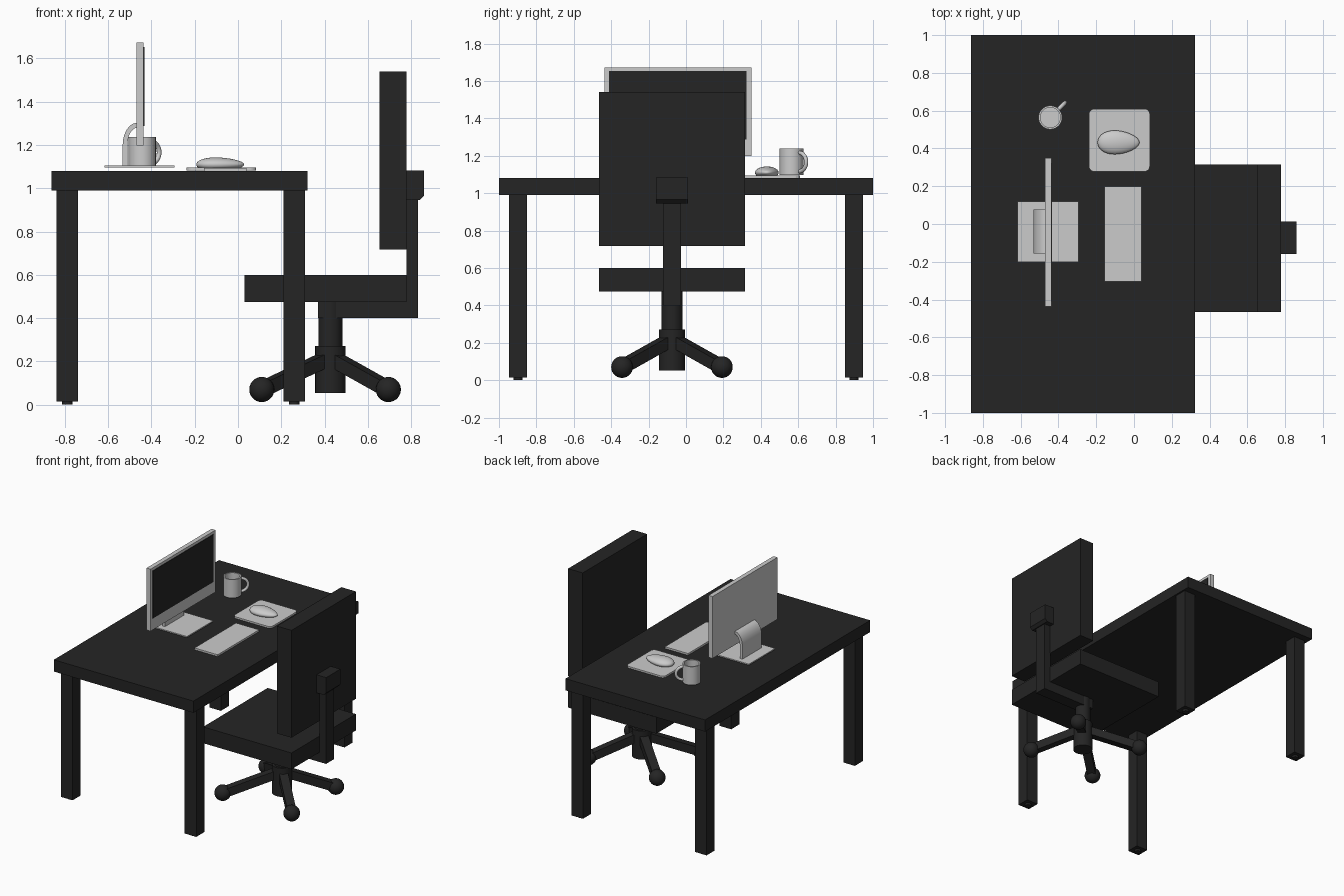
import bpy, bmesh, math
from mathutils import Vector

if "Cube" in bpy.data.objects:
    bpy.data.objects.remove(bpy.data.objects["Cube"])


def material(name, v):
    m = bpy.data.materials.new(name)
    m.diffuse_color = (v, v, v, 1)
    m.use_nodes = True
    m.node_tree.nodes["Principled BSDF"].inputs["Base Color"].default_value = m.diffuse_color
    return m


DARK = material("charcoal", 0.018)
LIGHT = material("light grey", 0.6)


def finish(name, bm, mat, smooth=False):
    bmesh.ops.recalc_face_normals(bm, faces=bm.faces[:])
    me = bpy.data.meshes.new(name)
    bm.to_mesh(me)
    bm.free()
    me.materials.append(mat)
    ob = bpy.data.objects.new(name, me)
    bpy.context.collection.objects.link(ob)
    if smooth:
        bpy.ops.object.select_all(action='DESELECT')
        ob.select_set(True)
        bpy.context.view_layer.objects.active = ob
        bpy.ops.object.shade_smooth_by_angle(angle=math.radians(40))
    return ob


def box(name, x, y, z, mat, round_corners=0):
    bm = bmesh.new()
    bmesh.ops.create_cube(bm, size=1)
    for v in bm.verts:
        v.co = [(a + b) / 2 + c * (b - a) for (a, b), c in zip((x, y, z), v.co)]
    if round_corners:
        edges = [e for e in bm.edges if abs(e.verts[0].co.z - e.verts[1].co.z) > 1e-5]
        bmesh.ops.bevel(bm, geom=edges, offset=round_corners, segments=5,
                        profile=0.5, affect='EDGES')
    return finish(name, bm, mat)


def prism(name, profile, y0, y1, mat, smooth=False):
    # x-z outline extruded along y
    bm = bmesh.new()
    f = bm.faces.new([bm.verts.new((x, y0, z)) for x, z in profile])
    ext = bmesh.ops.extrude_face_region(bm, geom=[f])["geom"]
    for v in ext:
        if isinstance(v, bmesh.types.BMVert):
            v.co.y = y1
    return finish(name, bm, mat, smooth)


def lathe(name, profile, x, y, mat, steps=32):
    bm = bmesh.new()
    vs = [bm.verts.new((r, 0, z)) for r, z in profile]
    es = [bm.edges.new(p) for p in zip(vs, vs[1:])]
    bmesh.ops.spin(bm, geom=vs + es, cent=(0, 0, 0), axis=(0, 0, 1),
                   angle=math.tau, steps=steps)
    bmesh.ops.remove_doubles(bm, verts=bm.verts[:], dist=1e-5)
    bmesh.ops.translate(bm, verts=bm.verts[:], vec=(x, y, 0))
    return finish(name, bm, mat, True)


def cylinder(name, r, z0, z1, x, y, mat):
    return lathe(name, [(0, z0), (r, z0), (r, z1), (0, z1)], x, y, mat)


def beam(name, a, b, w, mat):
    a, b = Vector(a), Vector(b)
    bm = bmesh.new()
    bmesh.ops.create_cube(bm, size=1)
    q = (b - a).to_track_quat('X', 'Z')
    for v in bm.verts:
        c = Vector((v.co.x * (b - a).length, v.co.y * w, v.co.z * w))
        v.co = (a + b) / 2 + q @ c
    return finish(name, bm, mat)


# Desk
box("desk_top", (-0.862, 0.322), (-1, 1), (0.99, 1.08), DARK)
for lx in (-0.789, 0.26):
    for ly in (-0.898, 0.898):
        box("desk_leg", (lx - 0.049, lx + 0.049), (ly - 0.049, ly + 0.049), (0.015, 0.99), DARK)
        cylinder("desk_foot", 0.024, 0, 0.016, lx, ly, DARK)

# Chair seat, back and support
CY = -0.075
box("seat", (0.03, 0.779), (-0.465, 0.316), (0.475, 0.60), DARK)
box("backrest", (0.655, 0.779), (-0.465, 0.316), (0.717, 1.54), DARK)
prism("back_support", [(0.37, 0.40), (0.833, 0.40), (0.833, 0.97), (0.778, 0.97),
                       (0.778, 0.476), (0.37, 0.476)], CY - 0.048, CY + 0.048, DARK)
prism("back_bracket", [(0.778, 1.083), (0.86, 1.083), (0.86, 0.965), (0.84, 0.945),
                       (0.778, 0.945)], -0.16, 0.012, DARK)

# Chair column and four-arm base
cylinder("chair_column", 0.055, 0.25, 0.476, 0.427, CY, DARK)
cylinder("chair_hub", 0.07, 0.053, 0.272, 0.427, CY, DARK)
for bx in (0.11, 0.695):
    for by in (CY - 0.267, CY + 0.267):
        beam("base_arm", (0.427, CY, 0.22), (bx, by, 0.07), 0.062, DARK)
        bm = bmesh.new()
        bmesh.ops.create_uvsphere(bm, u_segments=24, v_segments=14, radius=0.058)
        bmesh.ops.translate(bm, verts=bm.verts[:], vec=(bx, by, 0.07))
        finish("caster", bm, DARK, True)

# Monitor
box("monitor_body", (-0.47, -0.436), (-0.436, 0.35), (1.198, 1.673), LIGHT)
box("monitor_screen", (-0.44, -0.433), (-0.411, 0.323), (1.287, 1.652), DARK)
box("monitor_base", (-0.616, -0.293), (-0.2, 0.118), (1.096, 1.105), LIGHT)
arc = [math.pi / 2 * i / 10 for i in range(11)]
outer = [(-0.465 - 0.068 * math.cos(t), 1.20 + 0.103 * math.sin(t)) for t in arc]
inner = [(-0.465 - 0.046 * math.cos(t), 1.20 + 0.080 * math.sin(t)) for t in arc]
prism("monitor_stand", [(-0.533, 1.10)] + outer + inner[::-1] + [(-0.511, 1.10)],
      -0.156, 0.077, LIGHT, True)

# Keyboard, mouse pad and mouse
box("keyboard", (-0.156, 0.04), (-0.304, 0.198), (1.08, 1.094), LIGHT)
box("mouse_pad", (-0.239, 0.084), (0.277, 0.61), (1.082, 1.095), LIGHT, 0.03)
bm = bmesh.new()
bmesh.ops.create_uvsphere(bm, u_segments=32, v_segments=20, radius=1)
for v in bm.verts:
    x, y, z = v.co
    taper = 1 - 0.2 * x
    v.co = (-0.082 + 0.111 * x, 0.432 + 0.062 * y * taper,
            1.11 + max(0.032 * z * taper, -0.016))
finish("mouse", bm, LIGHT, True)

# Mug with a looped handle
MX, MY = -0.443, 0.564
lathe("mug", [(0, 1.097), (0.063, 1.097), (0.063, 1.238), (0.053, 1.238),
              (0.053, 1.11), (0, 1.11)], MX, MY, LIGHT)
cu = bpy.data.curves.new("mug_handle", 'CURVE')
cu.dimensions = '3D'
cu.bevel_depth = 0.011
cu.bevel_resolution = 3
sp = cu.splines.new('POLY')
sp.points.add(16)
for i, p in enumerate(sp.points):
    t = -math.pi / 2 + math.pi * i / 16
    d = (0.058 + 0.053 * math.cos(t)) * math.sqrt(0.5)
    p.co = (MX + d, MY + d, 1.166 + 0.05 * math.sin(t), 1)
handle = bpy.data.objects.new("mug_handle", cu)
bpy.context.collection.objects.link(handle)
cu.materials.append(LIGHT)
bpy.ops.object.select_all(action='DESELECT')
handle.select_set(True)
bpy.context.view_layer.objects.active = handle
bpy.ops.object.convert(target='MESH')
bpy.ops.object.shade_smooth_by_angle(angle=math.radians(40))
